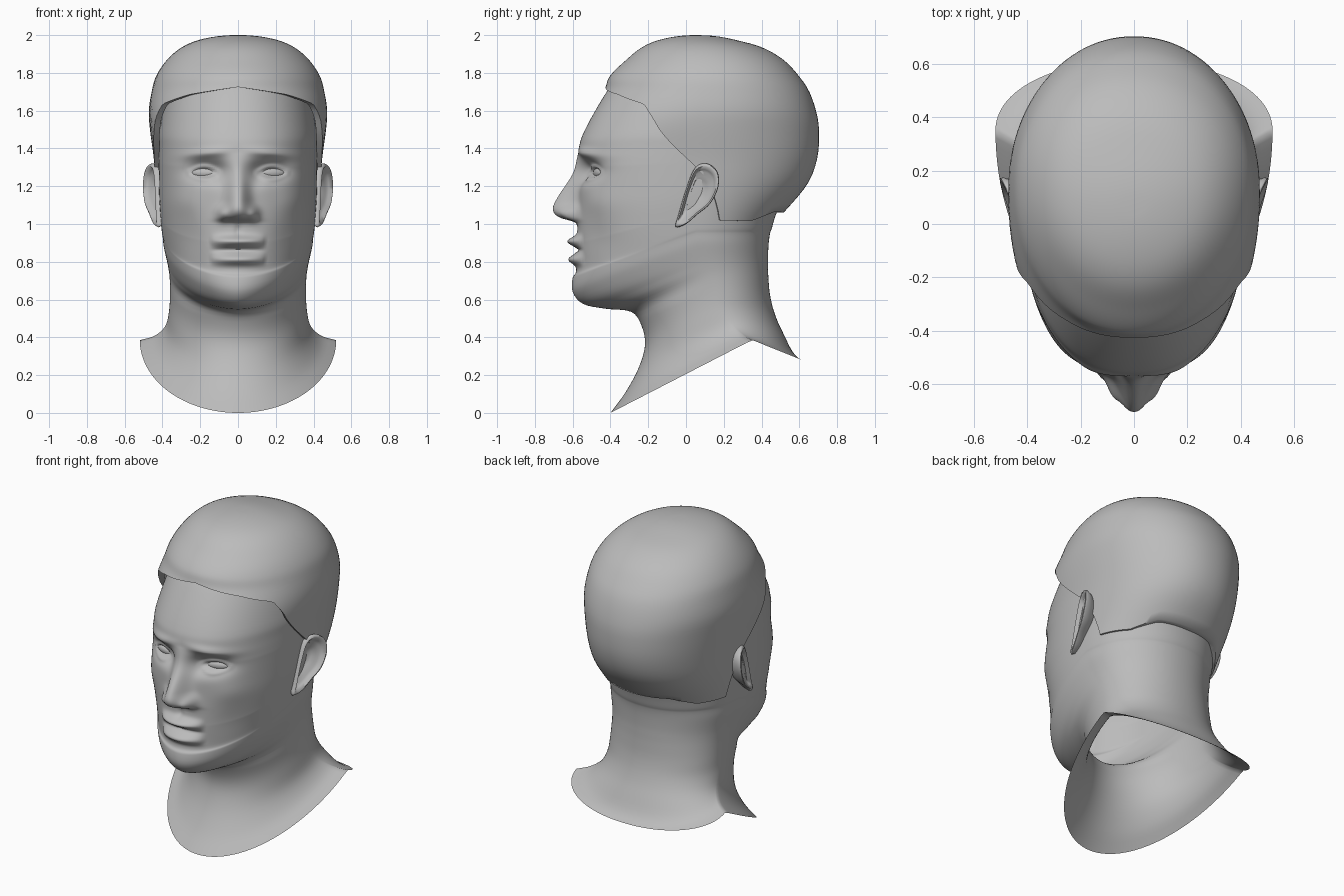
import bpy, bmesh, math
from mathutils import Vector
from mathutils.bvhtree import BVHTree

if "Cube" in bpy.data.objects:
    bpy.data.objects.remove(bpy.data.objects["Cube"])

grey = bpy.data.materials.new("matte_grey")
grey.diffuse_color = (0.5, 0.5, 0.5, 1)
grey.use_nodes = True
grey.node_tree.nodes["Principled BSDF"].inputs["Base Color"].default_value = grey.diffuse_color


def spline(keys, t):
    """Smooth interpolation of rows (t, values...)."""
    n = len(keys)
    t = min(max(t, keys[0][0]), keys[-1][0])
    i = 0
    while i < n - 2 and t > keys[i + 1][0]:
        i += 1

    def slope(j, c):
        a, b = keys[max(j - 1, 0)], keys[min(j + 1, n - 1)]
        return (b[c] - a[c]) / (b[0] - a[0])
    k0, k1 = keys[i], keys[i + 1]
    h = k1[0] - k0[0]
    s = (t - k0[0]) / h
    return [(2*s**3 - 3*s*s + 1) * k0[c] + (s**3 - 2*s*s + s) * h * slope(i, c)
            + (3*s*s - 2*s**3) * k1[c] + (s**3 - s*s) * h * slope(i + 1, c)
            for c in range(1, len(k0))]


def linear(keys, t):
    for (a, va), (b, vb) in zip(keys, keys[1:]):
        if t <= b:
            return va + (vb - va) * (t - a) / (b - a)
    return keys[-1][1]


def gauss(d, w):
    return math.exp(-(d / w) ** 2)


def finish(ob, angle):
    ob.data.materials.append(grey)
    bpy.ops.object.select_all(action='DESELECT')
    ob.select_set(True)
    bpy.context.view_layer.objects.active = ob
    bpy.ops.object.shade_smooth_by_angle(angle=math.radians(angle))


def loft(name, rows, cap=False, angle=60):
    """Join closed rows of points into one object."""
    bm = bmesh.new()
    vr = [[bm.verts.new(p) for p in r] for r in rows]
    for a, b in zip(vr, vr[1:]):
        for j in range(len(a)):
            k = (j + 1) % len(a)
            bm.faces.new((a[j], a[k], b[k], b[j]))
    if cap:
        bm.faces.new(vr[-1])
    bmesh.ops.recalc_face_normals(bm, faces=bm.faces)
    me = bpy.data.meshes.new(name)
    bm.to_mesh(me)
    bm.free()
    ob = bpy.data.objects.new(name, me)
    bpy.context.collection.objects.link(ob)
    finish(ob, angle)
    return ob


def angles(half, power):
    """Angles around the head from the front, denser at the face."""
    ts = [math.pi * (i / half) ** power for i in range(half + 1)]
    return ts + [-a for a in ts[-2:0:-1]]


def oval(th, xs, n):
    """Superellipse: x and front/back fraction."""
    s, c = math.sin(th), math.cos(th)
    x = math.copysign(abs(s) ** (2 / n), s) * xs if abs(s) > 1e-9 else 0
    return x, abs(c) ** (2 / n)


# Head and neck rings: front y,z | side x,y,z | back y
rings = [
    (-.40, 0, .52, .35, .386, .614), (-.32, .11, .44, .30, .41, .55),
    (-.25, .24, .385, .24, .46, .50), (-.217, .36, .365, .18, .54, .465),
    (-.235, .46, .36, .16, .63, .444), (-.29, .535, .362, .13, .72, .436),
    (-.43, .552, .37, .10, .78, .434), (-.545, .577, .38, .08, .83, .434),
    (-.60, .64, .395, .06, .90, .438), (-.60, .714, .40, .05, .95, .445),
    (-.58, .757, .405, .05, .98, .455), (-.577, .90, .412, .05, 1.06, .48),
    (-.575, 1.1, .418, .05, 1.17, .53), (-.568, 1.376, .42, .10, 1.39, .62),
    (-.534, 1.5, .415, .10, 1.5, .63), (-.407, 1.72, .37, .10, 1.72, .57),
    (-.35, 1.77, .33, .10, 1.77, .52)]
keys = [(i,) + r for i, r in enumerate(rings)]
squareness = [(.5, 2), (.56, 1.75), (.62, 1.8), (.9, 2.2), (1.3, 2.4), (1.75, 2.1)]

# Nose: height, projection, half width
nose = [(.985, 0, .10), (1.01, .015, .095), (1.035, .095, .085), (1.074, .129, .075),
        (1.127, .113, .06), (1.26, .032, .048), (1.38, 0, .05)]


def face(x, z):
    """Forward relief of the facial features."""
    a = abs(x)
    f = 0
    if .985 < z < 1.38:
        h, w = spline(nose, z)
        f += h * math.exp(-(a / w) ** 2.4)
    f += .035 * gauss(a - .082, .028) * gauss(z - 1.055, .035)        # nostril wings
    mouth = max(0, 1 - (a / .145) ** 2) ** .7                         # lips
    f += mouth * (.052 * gauss(z - .908, .027) + .046 * gauss(z - .812, .028))
    f -= .014 * gauss(z - .862, .011) * max(0, 1 - (a / .15) ** 2)
    f -= .008 * gauss(a, .018) * gauss(z - .965, .03)
    f -= .07 * gauss(a - .175, .10) * gauss(z - 1.285, .055)          # eye sockets
    f -= .02 * gauss(a - .10, .035) * gauss(z - 1.27, .06)
    f += .018 * gauss(a - .17, .11) * gauss(z - 1.375 + .1 * (a - .17), .025)  # brows
    e = (a - .18) / .078                                              # eyelids
    if abs(e) < 1.2:
        lid = .027 * max(0, 1 - e * e)
        f += .016 * gauss(z - 1.277 - lid, .011) * gauss(e, 1)
        f += .012 * gauss(z - 1.263 + lid, .011) * gauss(e, 1)
    f += .012 * gauss(a - .29, .08) * gauss(z - 1.12, .07)            # cheeks
    f -= .014 * gauss(a - .27, .08) * gauss(z - .92, .10)
    return f


rows = []
ths = angles(80, 1.4)
for i in range(len(rings) - 1):
    low, high = rings[i][1], rings[i + 1][1]
    n = 4 + (int(110 * (high - low)) if .7 < low < 1.4 else 0)
    for s in range(n + (i == len(rings) - 2)):
        yf, zf, xs, ys, zs, yb = spline(keys, i + s / n)
        zb = zs - .106 * gauss(zf, .15)
        row = []
        for th in ths:
            front = math.cos(th) > 0
            x, p = oval(th, xs, linear(squareness, max(zf, .5)) if front else 2.1)
            y = ys + ((yf if front else yb) - ys) * p
            z = zs + ((zf if front else zb) - zs) * p
            if front and z > .7:
                y -= face(x, z) * min(1, max(0, -y / .25))
            row.append((x, y, z))
        rows.append(row)
head = loft("head_and_neck", rows, angle=75)

# Hair sections: height, front y, side y, back y, half width
sections = [(2.0, .05, .06, .07, .01), (1.975, -.14, .08, .26, .205), (1.94, -.225, .10, .39, .29),
            (1.87, -.315, .12, .515, .375), (1.78, -.405, .13, .60, .435),
            (1.71, -.432, .13, .648, .455), (1.60, -.50, .12, .688, .472),
            (1.5, -.545, .10, .704, .466), (1.34, -.58, .10, .693, .445),
            (1.2, -.58, .08, .635, .434), (1.0, -.58, .05, .465, .418)]
sections = [(math.sqrt(2 - s[0]),) + s[1:] for s in sections]
# Hairline: angle from the front, height
hairline = [(0, 1.725), (33, 1.685), (57, 1.635), (67, 1.55), (87, 1.31),
            (106, 1.02), (132, 1.015), (152, 1.065), (180, 1.06)]
rows = []
N = 36
for i in range(-1, N):
    row = []
    for th in angles(56, 1):
        z0 = linear(hairline, abs(math.degrees(th)))
        z = z0 + (2 - z0) * math.sin(max(i, 0) / N * math.pi / 2)
        yf, ys, yb, xs = spline(sections, math.sqrt(2 - z))
        front = math.cos(th) > 0
        n = 2 + .3 * min(1, max(0, (1.78 - z) / .25)) if front else 2.1
        x, p = oval(th, xs, n)
        y = ys + ((yf if front else yb) - ys) * p
        if i < 0:                                   # rolled-under edge
            x, y = x * .93, ys + (y - ys) * .93
        row.append((x, y, z))
    rows.append(row)
loft("short_hair", rows, cap=True)

# Ears: outline in y,z, flared outward towards the back
ear = [(-.055, .985), (.0, 1.0), (.06, 1.05), (.13, 1.11), (.172, 1.2), (.165, 1.28),
       (.11, 1.32), (.05, 1.30), (.005, 1.20), (-.04, 1.05)]
E = len(ear)
loop = [(i - 2, *ear[(i - 2) % E]) for i in range(E + 5)]
outline = [spline(loop, i / 4) for i in range(4 * E)]
# Ear layers: size, offset from the rim
layers = [(.72, -.075), (.9, -.035), (1, 0), (.97, .012), (.89, .015),
          (.78, -.002), (.70, -.014), (.55, -.016), (.42, -.034), (.15, -.042)]
for side, name in ((1, "left_ear"), (-1, "right_ear")):
    rows = []
    for sc, off in layers:
        row = []
        for y, z in outline:
            y, z = .065 + (y - .065) * sc, 1.17 + (z - 1.17) * sc
            d = max(0, y + .05 - .2 * (z - .98))
            row.append((side * (.418 + .42 * d + off), y, z))
        rows.append(row)
    loft(name, rows, cap=True)

# Eyeballs set between the lids
tree = BVHTree.FromObject(head, bpy.context.evaluated_depsgraph_get())
for side, name in ((1, "left_eye"), (-1, "right_eye")):
    hit = tree.ray_cast(Vector((side * .18, -2, 1.27)), Vector((0, 1, 0)))[0]
    bpy.ops.mesh.primitive_uv_sphere_add(segments=24, ring_count=12, radius=1,
                                         location=(side * .18, hit.y + .008, 1.27),
                                         rotation=(0, 0, side * .3))
    ob = bpy.context.object
    ob.name = name
    ob.scale = (.07, .022, .026)
    finish(ob, 60)
